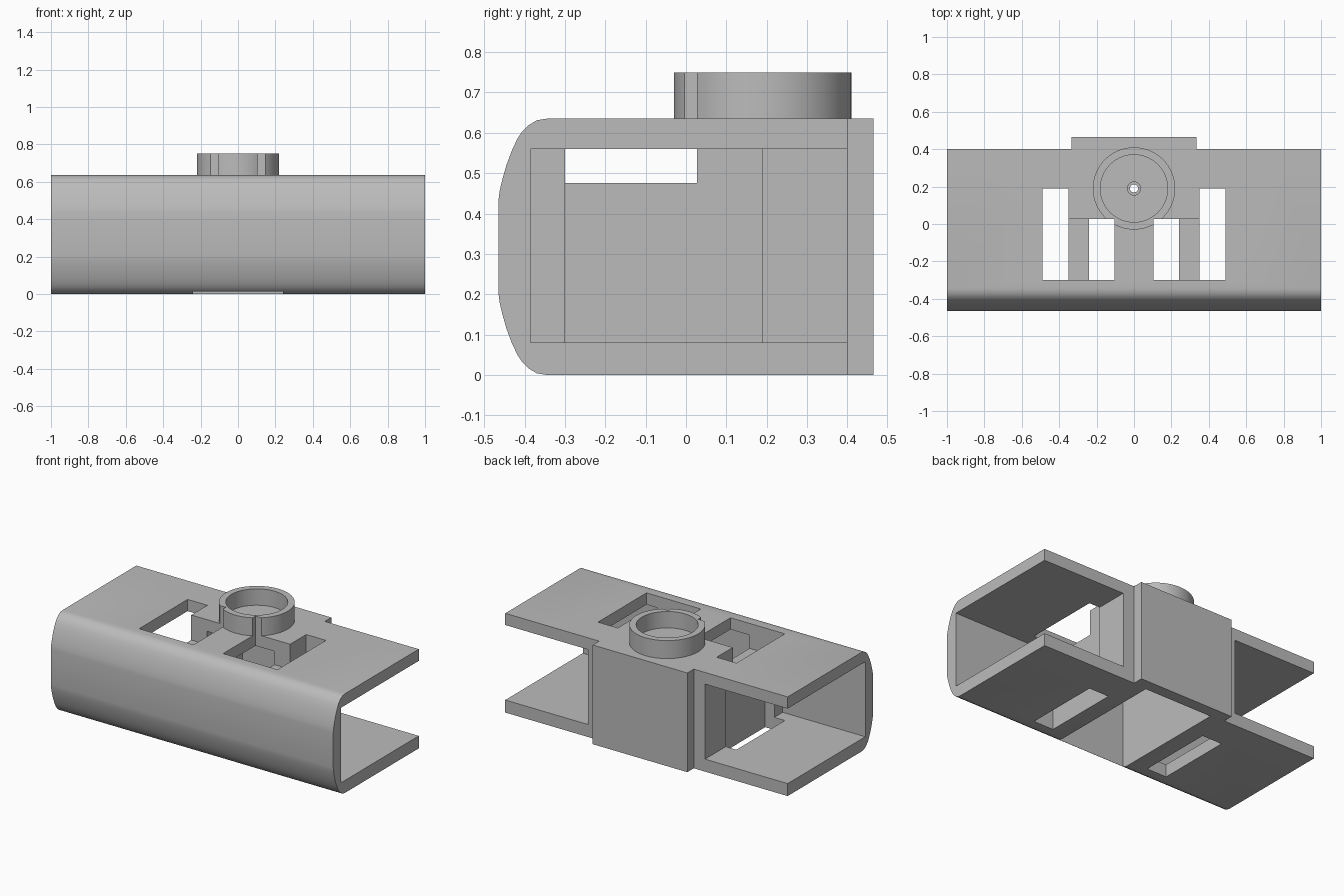
import bpy, bmesh, math

cube = bpy.data.objects.get("Cube")
if cube:
    bpy.data.objects.remove(cube, do_unlink=True)

H = 0.635          # shell height
RING_Y = 0.19      # socket ring centre

mat = bpy.data.materials.new("grey plastic")
mat.use_nodes = True
colour = (0.5, 0.5, 0.5, 1)
mat.diffuse_color = colour
mat.node_tree.nodes["Principled BSDF"].inputs["Base Color"].default_value = colour


def make(name, bm):
    bmesh.ops.recalc_face_normals(bm, faces=bm.faces)
    mesh = bpy.data.meshes.new(name)
    bm.to_mesh(mesh)
    bm.free()
    mesh.materials.append(mat)
    ob = bpy.data.objects.new(name, mesh)
    bpy.context.collection.objects.link(ob)
    return ob


def box(name, x, y, z):
    bm = bmesh.new()
    bmesh.ops.create_cube(bm, size=1)
    for v in bm.verts:
        for i, (lo, hi) in enumerate((x, y, z)):
            v.co[i] = lo if v.co[i] < 0 else hi
    return make(name, bm)


def cylinder(name, r, z0, z1, sides=64):
    bm = bmesh.new()
    bmesh.ops.create_cone(bm, cap_ends=True, segments=sides,
                          radius1=r, radius2=r, depth=z1 - z0)
    bmesh.ops.translate(bm, verts=bm.verts, vec=(0, RING_Y, (z0 + z1) / 2))
    return make(name, bm)


def combine(target, other, operation):
    mod = target.modifiers.new("join", "BOOLEAN")
    mod.operation = operation
    mod.solver = "EXACT"
    mod.object = other
    bpy.context.view_layer.objects.active = target
    bpy.ops.object.modifier_apply(modifier=mod.name)
    bpy.data.objects.remove(other, do_unlink=True)


# Outer body: bowed front with rounded corners, swept along x
upper = [(-0.465, 0.43), (-0.462, 0.455), (-0.455, 0.485), (-0.445, 0.52),
         (-0.432, 0.555), (-0.418, 0.585), (-0.406, 0.603), (-0.39, 0.619),
         (-0.37, 0.631), (-0.345, H), (0.465, H)]
profile = upper + [(y, H - z) for y, z in reversed(upper)]
bm = bmesh.new()
face = bm.faces.new([bm.verts.new((-1, y, z)) for y, z in profile])
sweep = bmesh.ops.extrude_face_region(bm, geom=[face])
bmesh.ops.translate(bm, vec=(2, 0, 0),
                    verts=[g for g in sweep["geom"] if isinstance(g, bmesh.types.BMVert)])
body = make("bracket_body", bm)

# Socket ring on top, with a recessed floor and a stepped screw hole
combine(body, cylinder("socket_ring", 0.22, 0.6, 0.75), "UNION")
combine(body, cylinder("socket_bore", 0.18, 0.645, 0.9), "DIFFERENCE")

# Hollow centre, open underneath
combine(body, box("pocket", (-0.24, 0.24), (-0.385, 0.39), (-0.1, 0.56)), "DIFFERENCE")
combine(body, cylinder("screw_hole", 0.022, 0.5, 0.9, 12), "DIFFERENCE")
combine(body, cylinder("screw_recess", 0.035, 0.6, 0.9, 24), "DIFFERENCE")


def span(side, a, b):
    return tuple(sorted((side * a, side * b)))


# Cuts repeated on both sides
for s in (-1, 1):
    cuts = (
        ("back_step", (0.335, 1.2), (0.4, 0.6), (-0.1, 0.9)),
        ("end_bay", (0.415, 1.2), (-0.385, 0.6), (0.08, 0.56)),
        ("through_slot", (0.35, 0.49), (-0.3, 0.19), (-0.1, 0.9)),
        ("top_window", (0.105, 0.4), (-0.3, 0.027), (0.475, 0.9)),
    )
    for name, x, y, z in cuts:
        combine(body, box(name, span(s, *x), y, z), "DIFFERENCE")

# Smooth curved surfaces, crisp edges
bpy.ops.object.select_all(action="DESELECT")
body.select_set(True)
bpy.context.view_layer.objects.active = body
bpy.ops.object.shade_smooth_by_angle(angle=math.radians(30))
